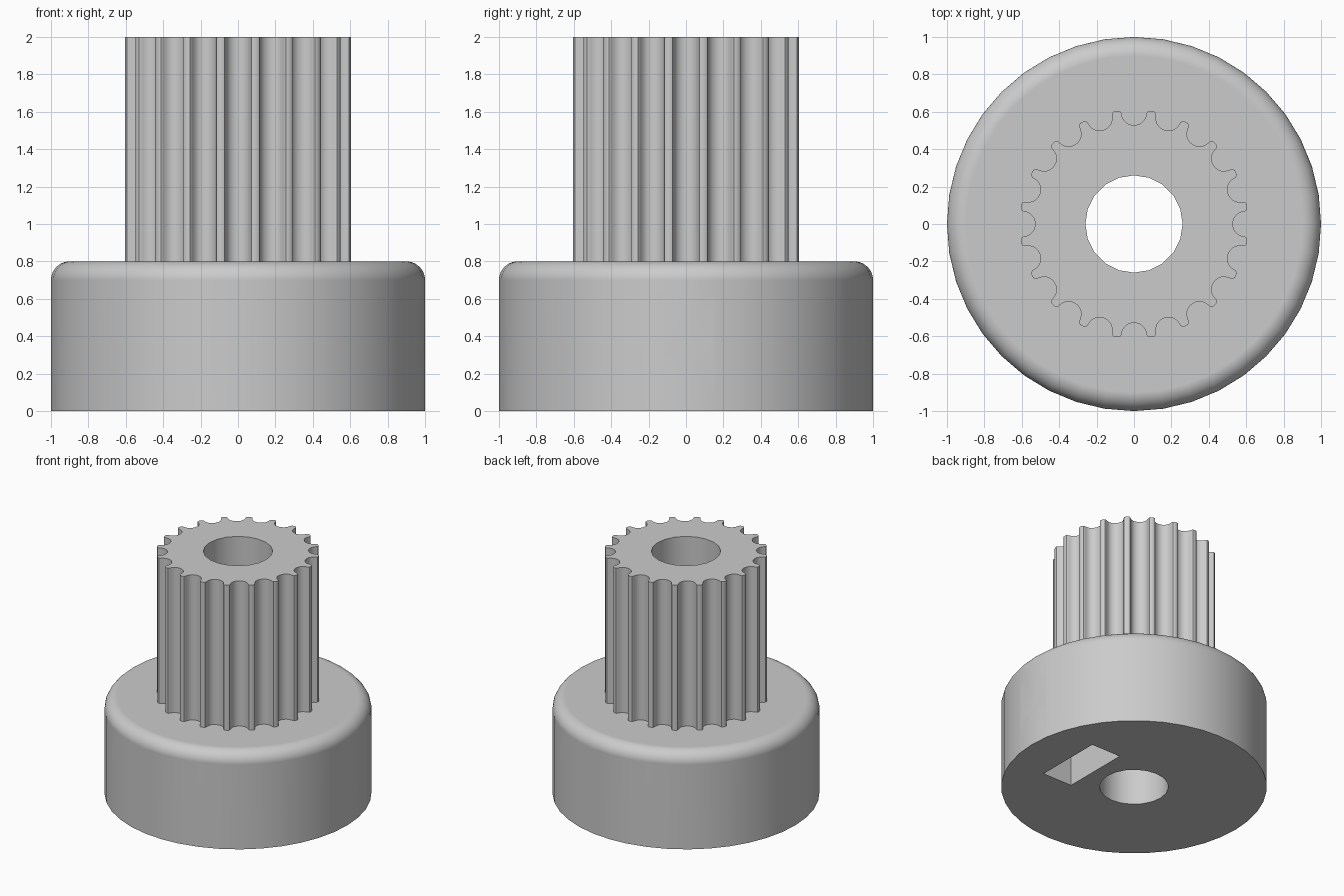
import bpy, bmesh
from math import sin, cos, pi, radians
from mathutils import Matrix, Vector

if "Cube" in bpy.data.objects:
    bpy.data.objects.remove(bpy.data.objects["Cube"])

TEETH = 20
OUTER_R = 0.611
HUB_R, HUB_H, FILLET = 1.0, 0.8, 0.1
BORE_R = 0.26
SCREW_Z = 0.4

grey = bpy.data.materials.new("plain grey")
grey.use_nodes = True
grey.diffuse_color = (0.6, 0.6, 0.6, 1)
grey.node_tree.nodes["Principled BSDF"].inputs["Base Color"].default_value = (0.6, 0.6, 0.6, 1)


def finish(name, bm):
    bmesh.ops.recalc_face_normals(bm, faces=bm.faces)
    mesh = bpy.data.meshes.new(name)
    bm.to_mesh(mesh)
    bm.free()
    mesh.materials.append(grey)
    obj = bpy.data.objects.new(name, mesh)
    bpy.context.collection.objects.link(obj)
    return obj


def prism(name, outline, low, high, matrix=Matrix()):
    """Extrude a 2D outline along local z, then place it."""
    bm = bmesh.new()
    face = bm.faces.new([bm.verts.new((x, y, low)) for x, y in outline])
    ext = bmesh.ops.extrude_face_region(bm, geom=[face])
    moved = [v for v in ext["geom"] if isinstance(v, bmesh.types.BMVert)]
    bmesh.ops.translate(bm, verts=moved, vec=(0, 0, high - low))
    bm.transform(matrix)
    return finish(name, bm)


def polygon(sides, radius, turn=0.0, cy=0.0):
    return [(radius * cos(turn + 2 * pi * i / sides),
             cy + radius * sin(turn + 2 * pi * i / sides)) for i in range(sides)]


def combine(target, tool, operation):
    """Apply a boolean and discard its tool."""
    mod = target.modifiers.new(operation, "BOOLEAN")
    mod.object, mod.operation, mod.solver = tool, operation, "EXACT"
    bpy.context.view_layer.objects.active = target
    bpy.ops.object.modifier_apply(modifier=mod.name)
    bpy.data.objects.remove(tool)


# Hub: stacked rings with a rounded top rim
rings = [(HUB_R, 0)]
for i in range(11):
    a = i * pi / 20
    rings.append((HUB_R - FILLET + FILLET * cos(a), HUB_H - FILLET + FILLET * sin(a)))
bm = bmesh.new()
loops = [[bm.verts.new((x, y, z)) for x, y in polygon(40, r)] for r, z in rings]
for low, high in zip(loops, loops[1:]):
    for i in range(40):
        j = (i + 1) % 40
        bm.faces.new((low[i], low[j], high[j], high[i]))
bm.faces.new(loops[0])
bm.faces.new(loops[-1])
pulley = finish("toothed_pulley", bm)

# Toothed barrel: half groove (half width, depth), mirrored and repeated
half = [(0.0847, 0), (0.0735, 0.0037), (0.0679, 0.0131), (0.0656, 0.0238),
        (0.062, 0.0343), (0.0572, 0.0444), (0.0512, 0.054), (0.0406, 0.0637),
        (0.0282, 0.0707), (0.0144, 0.075), (0, 0.0765)]
groove = [(-w, d) for w, d in half] + half[-2::-1]
mouth = (OUTER_R ** 2 - half[0][0] ** 2) ** 0.5
outline = []
for t in range(TEETH):
    turn = Matrix.Rotation(2 * pi * t / TEETH, 2)
    outline += [tuple(turn @ Vector((mouth - d, w))) for w, d in groove]
    a = 2 * pi * (t + 0.5) / TEETH
    outline.append((OUTER_R * cos(a), OUTER_R * sin(a)))
combine(pulley, prism("barrel", outline, 0.3, 2.0), "UNION")

# Shaft bore
combine(pulley, prism("bore", polygon(20, BORE_R), -0.5, 2.5), "DIFFERENCE")

# Sideways frame: local x -> y, local y -> z, local z -> x
sideways = Matrix(((0, 0, 1, 0), (1, 0, 0, 0), (0, 1, 0, 0), (0, 0, 0, 1)))

# Captive nut pocket, open at the bottom, with a pointed roof
flat = 0.285
nut_r = flat / cos(radians(30))
nut_z = SCREW_Z + 0.025
pocket = [(-flat, -0.2), (flat, -0.2), (flat, nut_z + nut_r / 2),
          (0, nut_z + nut_r), (-flat, nut_z + nut_r / 2)]
combine(pulley, prism("nut_pocket", pocket, 0.38, 0.65, sideways), "DIFFERENCE")

# Eight-sided set screw hole from the bore to the left side
hole = polygon(8, 0.16, pi / 8, SCREW_Z)
combine(pulley, prism("screw_hole", hole, 0, 1.5, sideways), "DIFFERENCE")

# Smooth curved walls, crisp edges
bpy.ops.object.select_all(action="DESELECT")
pulley.select_set(True)
bpy.context.view_layer.objects.active = pulley
bpy.ops.object.shade_smooth_by_angle(angle=radians(30))
weighted = pulley.modifiers.new("flat_tops", "WEIGHTED_NORMAL")
weighted.keep_sharp = True
